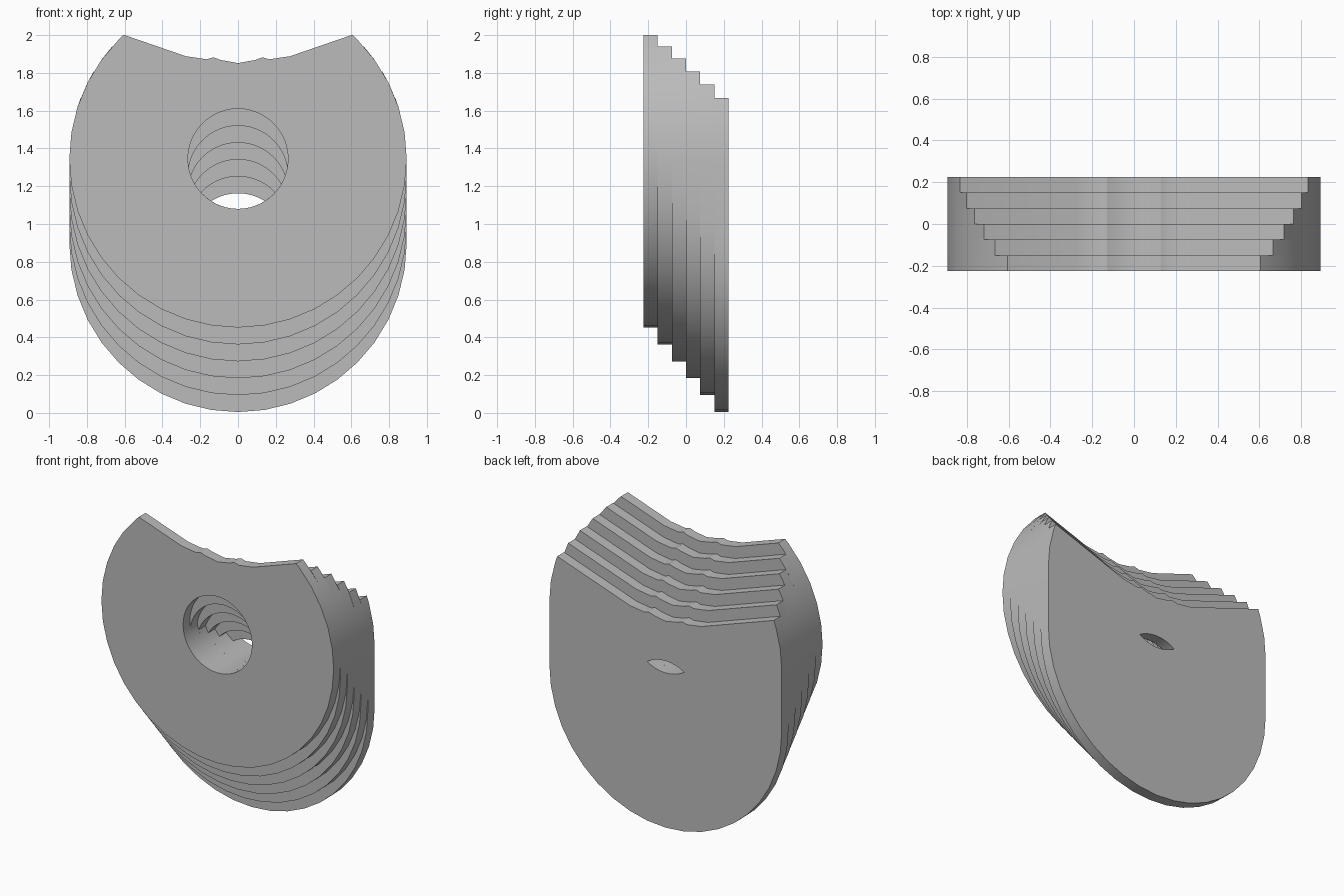
import bpy, bmesh
from math import sin, cos, acos, atan2, radians, pi, sqrt

cube = bpy.data.objects.get("Cube")
if cube:
    bpy.data.objects.remove(cube, do_unlink=True)

LAYERS, THICK = 6, 0.075
CENTRE, RADIUS, BORE = 1.345, 0.893, 0.265
DROP, NOTCH_DROP, SLOPE = 0.0895, 0.0825, 0.344
NOTCH = [(0.09, 1.868), (0.13, 1.882), (0.165, 1.872), (0.275, 1.888)]

grey = bpy.data.materials.new("plain grey")
grey.use_nodes = True
colour = (0.5, 0.5, 0.5, 1)
grey.diffuse_color = colour
grey.node_tree.nodes["Principled BSDF"].inputs["Base Color"].default_value = colour


def outline(i):
    """Rounded body stretched downwards, with a shallow notch on top."""
    d = i * NOTCH_DROP
    half = [(x, z - d) for x, z in NOTCH]
    # corner where the notch's straight flank meets the round side
    c = half[-1][1] - SLOPE * half[-1][0] - CENTRE
    a = 1 + SLOPE ** 2
    x = (-SLOPE * c + sqrt((SLOPE * c) ** 2 - a * (c * c - RADIUS ** 2))) / a
    tip = SLOPE * x + c
    half.append((x, CENTRE + tip))
    tip_angle = atan2(tip, x)
    for k in range(10, -10, -1):
        t = radians(9 * k)
        if t < tip_angle - 0.02:
            shift = i * DROP if k < 0 else 0
            half.append((RADIUS * cos(t), CENTRE - shift + RADIUS * sin(t)))
            if k == 0 and i:
                half.append((RADIUS, CENTRE - i * DROP))
    top, bottom = (0, 1.852 - d), (0, CENTRE - i * DROP - RADIUS)
    return [top] + half + [bottom] + [(-x, z) for x, z in reversed(half)]


def bore(i):
    """Overlap of the front hole and this layer's lowered hole."""
    d, steps = i * DROP, 24
    h = acos(d / 2 / BORE)
    points = []
    for mid, centre in ((-pi / 2, CENTRE), (pi / 2, CENTRE - d)):
        for k in range(steps):
            t = mid - h + 2 * h * k / steps
            points.append((BORE * cos(t), centre + BORE * sin(t)))
    return points


def plate(name, loops, y):
    """Extrude closed loops in the xz plane into a plate centred on y."""
    curve = bpy.data.curves.new(name + "_profile", "CURVE")
    curve.dimensions, curve.fill_mode = "2D", "BOTH"
    curve.extrude = THICK / 2
    for loop in loops:
        spline = curve.splines.new("POLY")
        spline.points.add(len(loop) - 1)
        for p, (x, z) in zip(spline.points, loop):
            p.co = (x, z, 0, 1)
        spline.use_cyclic_u = True
    helper = bpy.data.objects.new(name + "_helper", curve)
    bpy.context.collection.objects.link(helper)
    bpy.context.view_layer.update()
    graph = bpy.context.evaluated_depsgraph_get()
    mesh = bpy.data.meshes.new_from_object(helper.evaluated_get(graph))
    bpy.data.objects.remove(helper, do_unlink=True)
    bm = bmesh.new()
    bm.from_mesh(mesh)
    bmesh.ops.remove_doubles(bm, verts=bm.verts, dist=0.0001)
    for v in bm.verts:
        v.co = (v.co.x, y - v.co.z, v.co.y)
    bmesh.ops.recalc_face_normals(bm, faces=bm.faces)
    bm.to_mesh(mesh)
    bm.free()
    mesh.materials.clear()
    mesh.materials.append(grey)
    obj = bpy.data.objects.new(name, mesh)
    bpy.context.collection.objects.link(obj)
    bpy.ops.object.select_all(action="DESELECT")
    obj.select_set(True)
    bpy.context.view_layer.objects.active = obj
    bpy.ops.object.shade_smooth_by_angle(angle=radians(30))


# stepped layers, front to back
for i in range(LAYERS):
    plate(f"layer_{i + 1}", [outline(i), bore(i)], THICK * (i - (LAYERS - 1) / 2))
